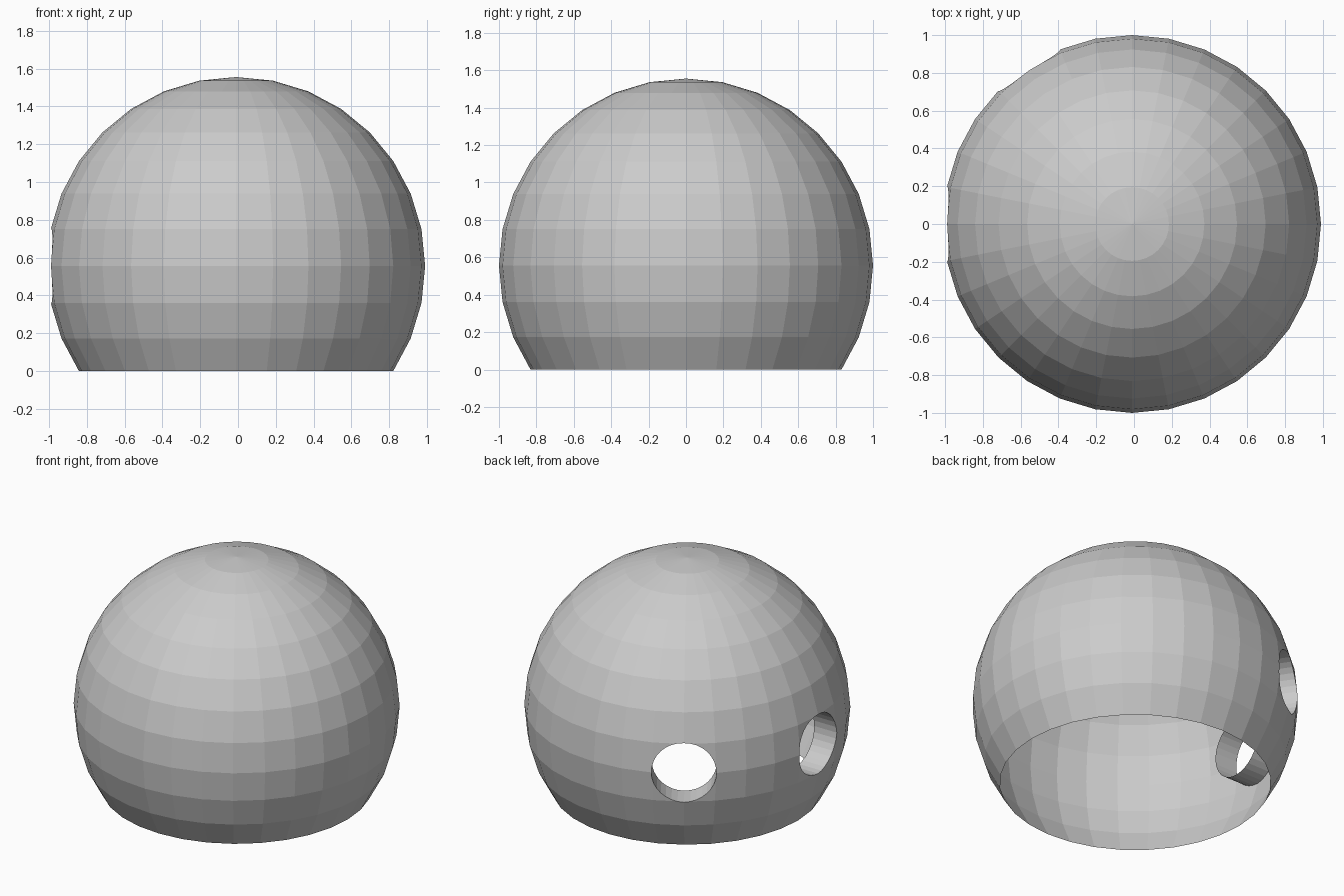
import bpy, bmesh
from math import radians, cos, sin
from mathutils import Vector, Matrix

if "Cube" in bpy.data.objects:
    bpy.data.objects.remove(bpy.data.objects["Cube"])

CENTRE = Vector((-0.01, 0, sin(radians(33.75))))   # sphere centre above the cut base
HOLE_ANGLES = (180, 123.75)                         # directions of the round openings
HOLE_R, INNER_END = 0.2, 0.81                       # opening radius, inner end of its sleeve


def make_object(name, bm):
    mesh = bpy.data.meshes.new(name)
    bm.to_mesh(mesh)
    bm.free()
    obj = bpy.data.objects.new(name, mesh)
    bpy.context.collection.objects.link(obj)
    return obj


# Domed shell: faceted sphere sliced off at a ring, capped for now
bm = bmesh.new()
bmesh.ops.create_uvsphere(bm, u_segments=32, v_segments=16, radius=1)
low = [v for v in bm.verts if v.co.z < -CENTRE.z - 0.02]
bmesh.ops.delete(bm, geom=low, context='VERTS')
bmesh.ops.holes_fill(bm, edges=[e for e in bm.edges if e.is_boundary], sides=0)
bmesh.ops.recalc_face_normals(bm, faces=bm.faces)
shell = make_object("dome_shell", bm)

# Round openings: cut sleeves running inward from the surface
axes = [Vector((cos(radians(a)), sin(radians(a)), 0)) for a in HOLE_ANGLES]
cutters = []
for axis in axes:
    bm = bmesh.new()
    turn = axis.to_track_quat('Z', 'Y').to_matrix().to_4x4()
    bmesh.ops.create_cone(bm, cap_ends=True, segments=32, radius1=HOLE_R, radius2=HOLE_R,
                          depth=0.4,
                          matrix=Matrix.Translation(axis * (INNER_END + 0.2)) @ turn)
    cutter = make_object("opening_cutter", bm)
    cutter.hide_render = True
    mod = shell.modifiers.new("opening", 'BOOLEAN')
    mod.object, mod.operation, mod.solver = cutter, 'DIFFERENCE', 'EXACT'
    cutters.append(cutter)

dg = bpy.context.evaluated_depsgraph_get()
mesh = bpy.data.meshes.new_from_object(shell.evaluated_get(dg))
shell.modifiers.clear()
shell.data = mesh
for cutter in cutters:
    bpy.data.objects.remove(cutter)

# Open the base and the inner ends of the sleeves
bm = bmesh.new()
bm.from_mesh(mesh)


def is_cap(face):
    if all(v.co.z < -CENTRE.z + 0.001 for v in face.verts):
        return True
    return any(all(abs(v.co.dot(a) - INNER_END) < 0.001 and
                   (v.co - a * INNER_END).length < HOLE_R + 0.01 for v in face.verts)
               for a in axes)


bmesh.ops.delete(bm, geom=[f for f in bm.faces if is_cap(f)], context='FACES')
bmesh.ops.translate(bm, verts=bm.verts, vec=CENTRE)
for f in bm.faces:
    f.smooth = False
bm.to_mesh(mesh)
bm.free()
